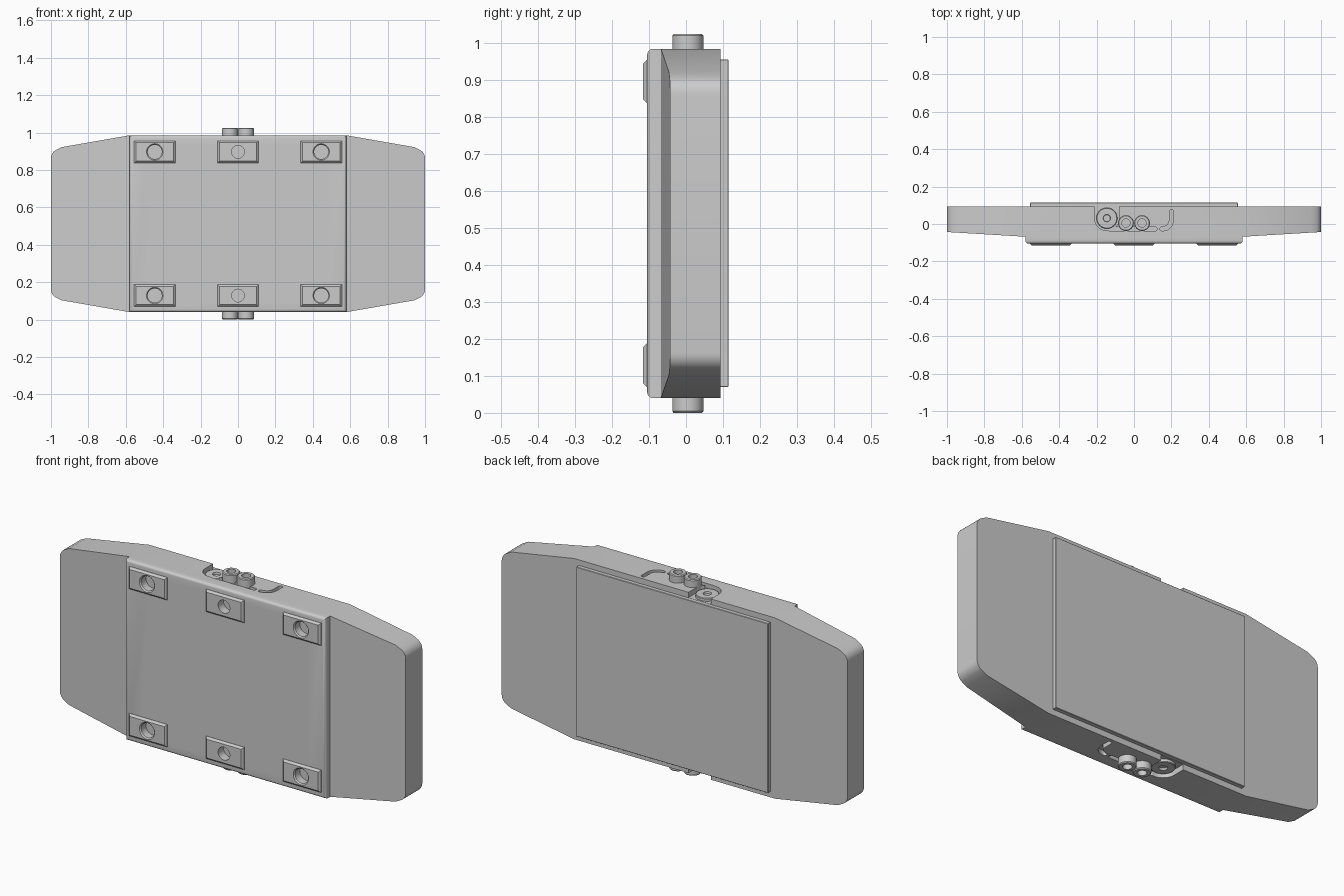
import bpy, bmesh, math
from mathutils import Vector

if "Cube" in bpy.data.objects:
    bpy.data.objects.remove(bpy.data.objects["Cube"])

ZC = 0.5125          # height of the horizontal symmetry plane
HALF = 0.4725        # half height of the body
BACK = 0.094


def finish(bm, name, smooth=True):
    bmesh.ops.recalc_face_normals(bm, faces=bm.faces)
    me = bpy.data.meshes.new(name)
    bm.to_mesh(me)
    bm.free()
    ob = bpy.data.objects.new(name, me)
    bpy.context.collection.objects.link(ob)
    if smooth:
        select(ob)
        bpy.ops.object.shade_smooth_by_angle(angle=math.radians(30))
    return ob


def select(ob):
    bpy.ops.object.select_all(action='DESELECT')
    ob.select_set(True)
    bpy.context.view_layer.objects.active = ob


def cut(ob, cutter):
    select(ob)
    m = ob.modifiers.new("cut", 'BOOLEAN')
    m.operation, m.solver, m.object = 'DIFFERENCE', 'EXACT', cutter
    bpy.ops.object.modifier_apply(modifier=m.name)


def discard(cutter):
    bpy.data.objects.remove(cutter, do_unlink=True)


def box(name, x, y, z, bevel=0, front_only=False):
    bm = bmesh.new()
    bmesh.ops.create_cube(bm, size=1)
    for v in bm.verts:
        v.co = [r[0] if c < 0 else r[1] for c, r in zip(v.co, (x, y, z))]
    if bevel:
        es = [e for e in bm.edges if not front_only or all(v.co.y < y[0] + 1e-5 for v in e.verts)]
        bmesh.ops.bevel(bm, geom=es, offset=bevel, segments=1, affect='EDGES')
    return finish(bm, name, False)


def prism(name, pts, z0, z1):
    bm = bmesh.new()
    lo = [bm.verts.new((x, y, z0)) for x, y in pts]
    hi = [bm.verts.new((x, y, z1)) for x, y in pts]
    bm.faces.new(lo)
    bm.faces.new(hi)
    for i in range(len(pts)):
        j = (i + 1) % len(pts)
        bm.faces.new((lo[i], lo[j], hi[j], hi[i]))
    return finish(bm, name, False)


def lathe(name, profile, to_world, n=32):
    """Revolve (radius, height) points; to_world maps local xyz to the scene."""
    bm = bmesh.new()
    rings = []
    for r, h in profile:
        if r == 0:
            rings.append([bm.verts.new(to_world(0, 0, h))] * n)
        else:
            rings.append([bm.verts.new(to_world(r * math.cos(2 * math.pi * k / n),
                                                r * math.sin(2 * math.pi * k / n), h)) for k in range(n)])
    for a, b in zip(rings, rings[1:]):
        for k in range(n):
            q = list(dict.fromkeys((a[k], a[(k + 1) % n], b[(k + 1) % n], b[k])))
            bm.faces.new(q)
    return finish(bm, name)


def arc(cx, cy, r, a0, a1, n):
    return [(cx + r * math.cos(math.radians(a0 + (a1 - a0) * i / n)),
             cy + r * math.sin(math.radians(a0 + (a1 - a0) * i / n))) for i in range(n + 1)]


def stroke(path, w):
    """Outline of a path of half width w with round ends."""
    p = [Vector(q) for q in path]
    left, right = [], []
    for i, q in enumerate(p):
        d = (p[min(i + 1, len(p) - 1)] - p[max(i - 1, 0)]).normalized()
        nrm = Vector((-d.y, d.x)) * w
        left.append(tuple(q + nrm))
        right.append(tuple(q - nrm))

    def cap(q, d):
        a = math.degrees(math.atan2(d.y, d.x))
        return arc(q.x, q.y, w, a + 90, a - 90, 8)[1:-1]
    return left + cap(p[-1], p[-1] - p[-2]) + right[::-1] + cap(p[0], p[0] - p[1])


# Body: tapered wings with rounded corners, thicker central panel
quarter = [(0.58, HALF)] + [(0.95, 0.408)] + arc(0.95, 0.35, 0.05, 70, 0, 6)
quarter[1] = (0.945, 0.409)
right_side = quarter + [(x, -z) for x, z in reversed(quarter)]
left_side = [(-x, z) for x, z in right_side]
bm = bmesh.new()


def front_y(x):
    return -0.068 + (abs(x) - 0.58) * 0.06


front, back = {}, {}
for x, z in right_side + left_side:
    front[x, z] = bm.verts.new((x, front_y(x), ZC + z))
    back[x, z] = bm.verts.new((x, BACK, ZC + z))
loop = right_side + left_side[::-1]
for a, b in zip(loop, loop[1:] + loop[:1]):
    bm.faces.new((front[a], front[b], back[b], back[a]))
bm.faces.new([back[p] for p in loop])
for side in (right_side, left_side):
    bm.faces.new([front[p] for p in side])
panel = bm.faces.new([front[p] for p in (right_side[0], right_side[-1], left_side[-1], left_side[0])])
bm.normal_update()
new = bmesh.ops.extrude_face_region(bm, geom=[panel])["geom"]
bmesh.ops.delete(bm, geom=[f for f in bm.faces if f == panel], context='FACES_ONLY')
for v in new:
    if isinstance(v, bmesh.types.BMVert):
        v.co.y = -0.105
rim = [e for e in bm.edges if all(v.co.y < -0.1 for v in e.verts)]
bmesh.ops.bevel(bm, geom=rim, offset=0.016, segments=4, profile=0.5, affect='EDGES')
body = finish(bm, "body", False)

# Back plate
box("back_plate", (-0.555, 0.555), (BACK - 0.004, 0.115), (0.07, 0.956), 0.002)

# Pocket, cable channel and hook groove in the top and bottom edges
pocket = [(-0.21, 0.2)] + arc(-0.145, 0.03, 0.065, 180, 360, 24) + [(-0.08, 0.2)]
channel = stroke([(-0.13, -0.026), (0.112, -0.026)], 0.011)
hook = stroke([(0.15, -0.026)] + arc(0.152, 0.022, 0.048, -85, 0, 10) + [(0.2, 0.066)], 0.011)
for s in (1, -1):
    for pts, depth in ((pocket, 0.028), (channel, 0.024), (hook, 0.024)):
        c = prism("groove_cutter", pts, *sorted((ZC + s * (HALF - depth), ZC + s * (HALF + 0.1))))
        cut(body, c)
        discard(c)

# Feet with bolt holes; the outer ones are countersunk
for s in (1, -1):
    for x in (-0.445, 0, 0.445):
        z = ZC + s * 0.384
        foot = box("foot", (x - 0.11, x + 0.11), (-0.116, -0.103), (z - 0.059, z + 0.059), 0.01, True)
        if x:
            prof = [(0, 0.07), (0.038, 0.07), (0.038, 0.11), (0.046, 0.118), (0.046, 0.15), (0, 0.15)]
        else:
            prof = [(0, 0.07), (0.034, 0.07), (0.034, 0.15), (0, 0.15)]
        c = lathe("hole_cutter", prof, lambda a, b, h: (x + a, -h, z + b))
        cut(foot, c)
        cut(body, c)
        discard(c)
        select(foot)
        bpy.ops.object.shade_smooth_by_angle(angle=math.radians(30))
select(body)
bpy.ops.object.shade_smooth_by_angle(angle=math.radians(30))

# Socket screws and recessed dial on both edges (heights measured from the centre plane)
screw = [(0, 0.44), (0.042, 0.44), (0.042, 0.508), (0.038, 0.5125), (0.022, 0.5125), (0.022, 0.48), (0, 0.48)]
dial = [(0, 0.44), (0.056, 0.44), (0.056, 0.457), (0.053, 0.46), (0.02, 0.46), (0.018, 0.45), (0, 0.45)]
for s in (1, -1):
    for name, prof, cx, cy in (("screw", screw, -0.043, 0.005), ("screw", screw, 0.043, 0.005),
                               ("dial", dial, -0.145, 0.031)):
        lathe(name, prof, lambda a, b, h: (cx + a, cy + b, ZC + s * h))
